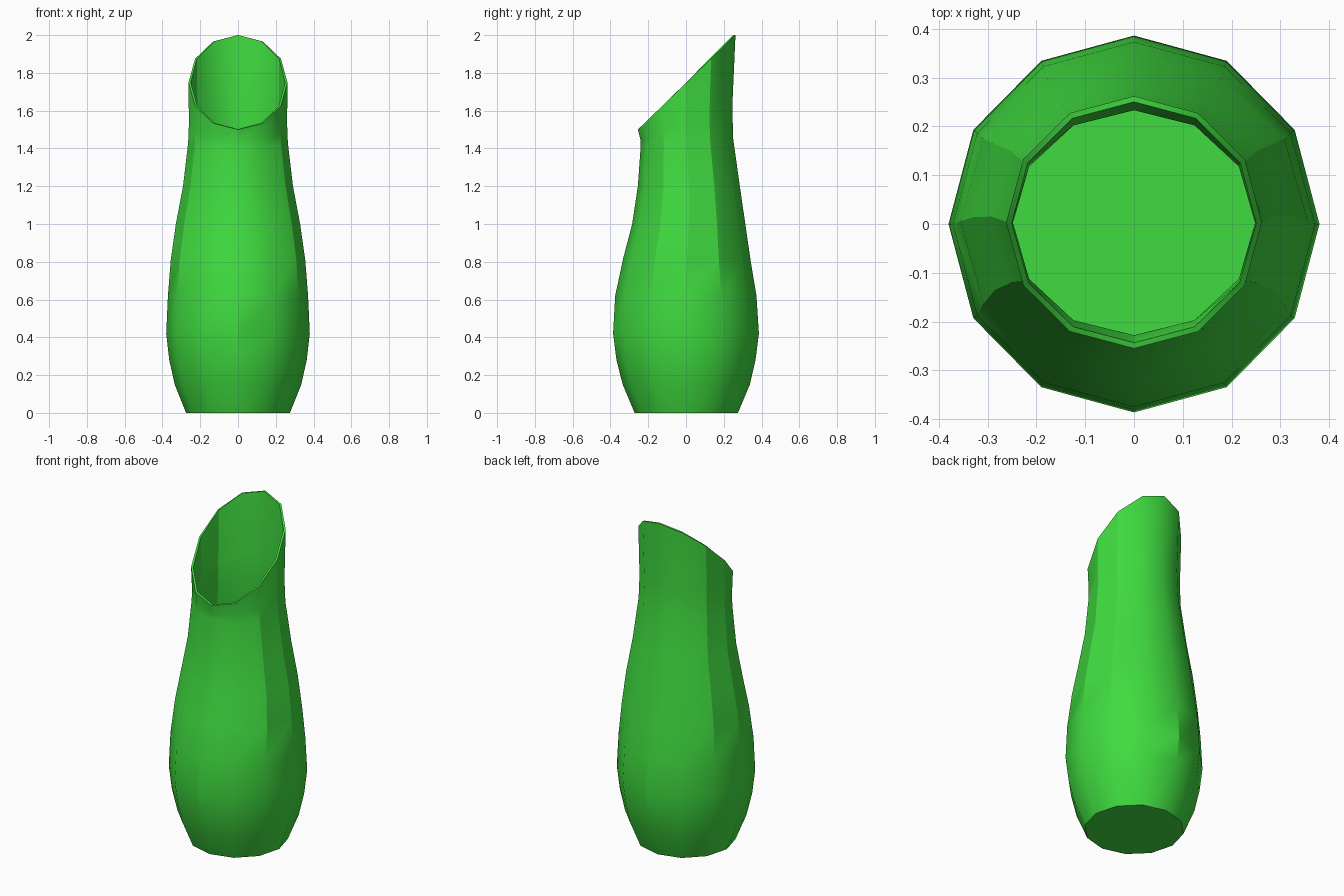
import bpy, bmesh, math

if "Cube" in bpy.data.objects:
    bpy.data.objects.remove(bpy.data.objects["Cube"])

SIDES = 12
# Rings from base to rim: front height, back height, half width, front y, back y
RINGS = [
    (0.00, 0.00, 0.275, -0.272, 0.275),
    (0.15, 0.15, 0.335, -0.335, 0.338),
    (0.28, 0.28, 0.364, -0.368, 0.368),
    (0.42, 0.42, 0.380, -0.386, 0.386),
    (0.62, 0.62, 0.371, -0.375, 0.373),
    (0.82, 0.80, 0.356, -0.332, 0.343),
    (1.00, 1.00, 0.329, -0.285, 0.314),
    (1.20, 1.20, 0.291, -0.255, 0.285),
    (1.41, 1.45, 0.264, -0.240, 0.250),
    (1.44, 1.62, 0.260, -0.240, 0.245),
    (1.50, 2.00, 0.262, -0.255, 0.262),
]

green = bpy.data.materials.new("leaf green")
green.diffuse_color = (0.05, 0.71, 0.05, 1)
green.use_nodes = True
green.node_tree.nodes["Principled BSDF"].inputs["Base Color"].default_value = green.diffuse_color

# Vase shell: lofted rings, closed base and slanted open mouth
bm = bmesh.new()
loops = []
for zf, zb, rx, yf, yb in RINGS:
    loop = []
    for i in range(SIDES):
        a = math.tau * i / SIDES
        t = (1 + math.sin(a)) / 2
        loop.append(bm.verts.new((rx * math.cos(a), yf + (yb - yf) * t, zf + (zb - zf) * t)))
    loops.append(loop)
for lo, hi in zip(loops, loops[1:]):
    for i in range(SIDES):
        j = (i + 1) % SIDES
        bm.faces.new((lo[i], lo[j], hi[j], hi[i]))
bm.faces.new(loops[0][::-1])
mesh = bpy.data.meshes.new("vase")
bm.to_mesh(mesh)
bm.free()
mesh.materials.append(green)
vase = bpy.data.objects.new("vase", mesh)
bpy.context.collection.objects.link(vase)

# Thin wall, inwards
wall = vase.modifiers.new("wall", 'SOLIDIFY')
wall.thickness = 0.012
wall.offset = -1

bpy.context.view_layer.objects.active = vase
vase.select_set(True)
bpy.ops.object.modifier_apply(modifier="wall")
bpy.ops.object.shade_smooth_by_angle(angle=math.radians(30))
